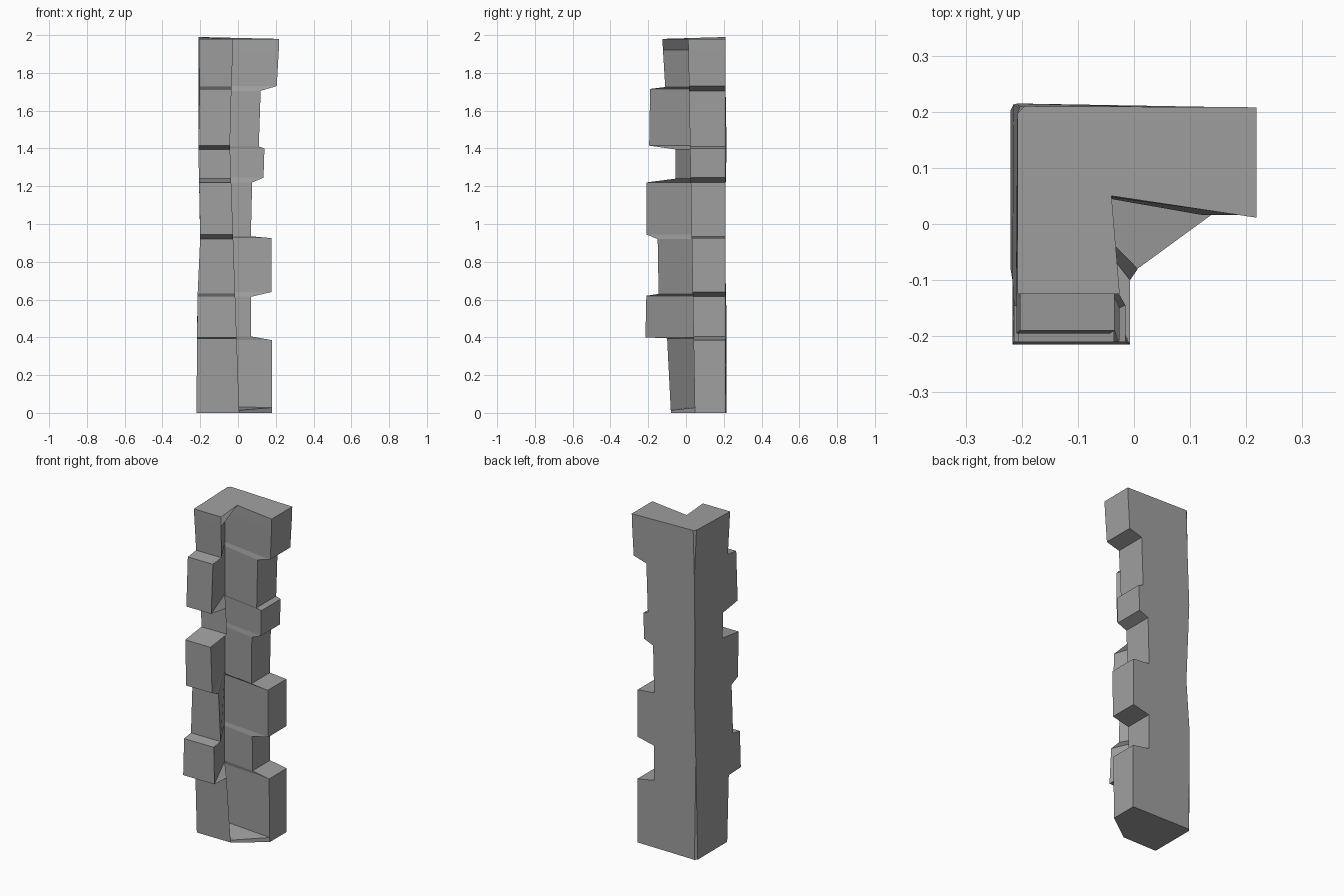
import bpy
import bmesh
from mathutils import Vector

cube = bpy.data.objects.get("Cube")
if cube:
    bpy.data.objects.remove(cube, do_unlink=True)

stone = bpy.data.materials.new("grey stone")
stone.use_nodes = True
GREY = (0.35, 0.35, 0.35, 1)
stone.diffuse_color = GREY
stone.node_tree.nodes["Principled BSDF"].inputs["Base Color"].default_value = GREY


def finish(bm, name):
    bmesh.ops.remove_doubles(bm, verts=bm.verts, dist=0.0005)
    bmesh.ops.recalc_face_normals(bm, faces=bm.faces)
    mesh = bpy.data.meshes.new(name)
    bm.to_mesh(mesh)
    bm.free()
    mesh.materials.append(stone)
    bpy.context.collection.objects.link(bpy.data.objects.new(name, mesh))


# Toothed end of each arm, bottom to top: (reach, height)
X_TEETH = [(0.18, 0), (0.18, 0.385), (0.07, 0.405), (0.07, 0.615), (0.178, 0.64),
           (0.178, 0.925), (0.068, 0.935), (0.075, 1.22), (0.135, 1.245),
           (0.14, 1.40), (0.11, 1.41), (0.12, 1.705), (0.205, 1.73),
           (0.216, 1.92), (0.218, 1.98)]
Y_TEETH = [(0.08, 0), (0.10, 0.395), (0.215, 0.40), (0.21, 0.62), (0.145, 0.63),
           (0.15, 0.92), (0.21, 0.945), (0.21, 1.22), (0.055, 1.24),
           (0.055, 1.395), (0.195, 1.415), (0.19, 1.715), (0.11, 1.725),
           (0.122, 1.92), (0.125, 1.98)]
# Slightly wavering outer corner, and inner corner undercut below the top lip
OUTER = [(-0.22, 0.215, 0), (-0.215, 0.213, 0.6), (-0.2, 0.203, 0.93),
         (-0.21, 0.215, 1.4), (-0.203, 0.21, 1.7), (-0.208, 0.21, 1.99)]
INNER = [(-0.135, 0.065, 0), (-0.13, 0.06, 1.92), (-0.04, 0.05, 1.98)]


def along(line, z):
    """Point at height z on a polyline that rises with z."""
    for a, b in zip(line, line[1:]):
        if z <= b[2]:
            return Vector(a).lerp(Vector(b), (z - a[2]) / (b[2] - a[2]))
    return Vector(line[-1])


bm = bmesh.new()
corner = [bm.verts.new(p) for p in OUTER]


def arm(teeth, outer_point, inner_point):
    """Mitred arm: outer wall, inner wall strips and the stepped end."""
    out = [bm.verts.new(outer_point(r, z)) for r, z in teeth]
    inn = [bm.verts.new(inner_point(r, z)) for r, z in teeth]
    core = [bm.verts.new(along(INNER, z)) for r, z in teeth]
    bm.faces.new(out + corner[::-1])
    for i in range(len(teeth) - 1):
        bm.faces.new((out[i], out[i + 1], inn[i + 1], inn[i]))
        bm.faces.new((inn[i], inn[i + 1], core[i + 1], core[i]))
    for k in (0, -1):
        bm.faces.new((corner[k], out[k], inn[k], core[k]))


arm(X_TEETH, lambda r, z: (r, 0.208, z),
    lambda r, z: (r, 0.047 - 0.018 * z, z))
arm(Y_TEETH, lambda r, z: (along(OUTER, z).x, -r, z),
    lambda r, z: (0.035 * abs(z - 1.45) - 0.044, -r, z))

# Chamfer the outer corner
edges = [e for e in bm.edges if e.verts[0] in corner and e.verts[1] in corner]
bmesh.ops.bevel(bm, geom=edges, offset=0.013, segments=1, affect='EDGES')
finish(bm, "corner_pillar")

# Low diagonal foot filling the inside corner
bm = bmesh.new()
plan = [(-0.135, 0.065), (0.006, -0.08), (0.18, 0.047)]
low = [bm.verts.new((x, y, 0)) for x, y in plan]
high = [bm.verts.new((x, y, z)) for (x, y), z in zip(plan, (0.035, 0.014, 0.028))]
bm.faces.new(low[::-1])
bm.faces.new(high)
for i in range(3):
    j = (i + 1) % 3
    bm.faces.new((low[i], low[j], high[j], high[i]))
finish(bm, "inner_foot")
